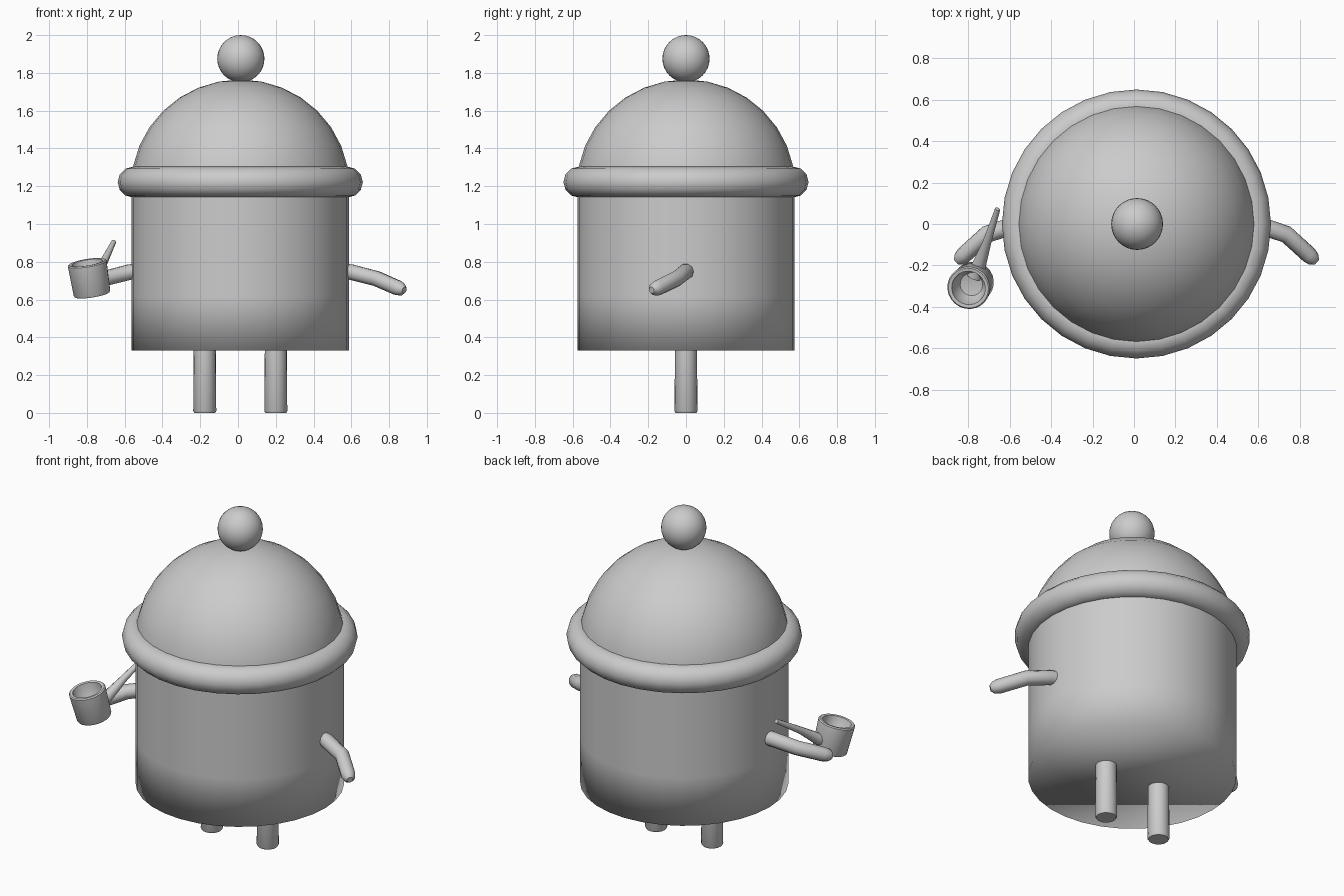
import bpy, bmesh, math
from mathutils import Vector

if "Cube" in bpy.data.objects:
    bpy.data.objects.remove(bpy.data.objects["Cube"])

CX = 0.012  # the figure's axis sits slightly off zero because of the held pipe


def finish(obj, angle=None):
    bpy.ops.object.select_all(action='DESELECT')
    obj.select_set(True)
    bpy.context.view_layer.objects.active = obj
    if angle is None:
        bpy.ops.object.shade_smooth()
    else:
        bpy.ops.object.shade_smooth_by_angle(angle=math.radians(angle))
    return obj


def lathe(name, profile, loc, sides=32, caps=(False, False), axis=(0, 0, 1), angle=None):
    """Turn (radius, height) points about an axis, with optional flat end caps."""
    bm = bmesh.new()
    rings = []
    for r, z in profile:
        if r == 0:
            rings.append([bm.verts.new((0, 0, z))] * sides)
        else:
            rings.append([bm.verts.new((r * math.cos(2 * math.pi * i / sides),
                                        r * math.sin(2 * math.pi * i / sides), z))
                          for i in range(sides)])
    for a, b in zip(rings, rings[1:]):
        for i in range(sides):
            j = (i + 1) % sides
            bm.faces.new(dict.fromkeys((a[i], a[j], b[j], b[i])))
    if caps[0]:
        bm.faces.new(rings[0][::-1])
    if caps[1]:
        bm.faces.new(rings[-1])
    bmesh.ops.recalc_face_normals(bm, faces=bm.faces)
    mesh = bpy.data.meshes.new(name)
    bm.to_mesh(mesh)
    bm.free()
    obj = bpy.data.objects.new(name, mesh)
    bpy.context.collection.objects.link(obj)
    obj.location = loc
    obj.rotation_mode = 'QUATERNION'
    if tuple(axis) != (0, 0, 1):
        obj.rotation_quaternion = Vector(axis).to_track_quat('Z', 'Y')
    return finish(obj, angle)


def tube(name, points):
    """Sweep a round section along (x, y, z, radius) points."""
    curve = bpy.data.curves.new(name, 'CURVE')
    curve.dimensions = '3D'
    curve.bevel_depth = 1.0
    curve.bevel_resolution = 3
    curve.use_fill_caps = True
    spline = curve.splines.new('POLY')
    spline.points.add(len(points) - 1)
    for p, (x, y, z, r) in zip(spline.points, points):
        p.co = (x, y, z, 1)
        p.radius = r
    obj = bpy.data.objects.new(name, curve)
    bpy.context.collection.objects.link(obj)
    bpy.ops.object.select_all(action='DESELECT')
    obj.select_set(True)
    bpy.context.view_layer.objects.active = obj
    bpy.ops.object.convert(target='MESH')
    return finish(bpy.context.view_layer.objects.active, 50)


# Drum-shaped body, softly shaded into its flat underside
lathe("body", [(0.575, 0.33), (0.575, 0.62), (0.575, 1.22)], (CX, 0, 0), caps=(True, False))

# Domed cap
steps = 8
dome = [(0.578 * math.cos(math.pi / 2 * i / steps), 0.568 * math.sin(math.pi / 2 * i / steps))
        for i in range(steps)] + [(0, 0.568)]
lathe("cap_dome", dome, (CX, 0, 1.197))

# Rolled brim
bpy.ops.mesh.primitive_torus_add(major_radius=0.567, minor_radius=0.082, major_segments=32,
                                 minor_segments=12, location=(CX, 0, 1.222))
bpy.context.object.name = "cap_brim"
finish(bpy.context.object)

# Ball on top
bpy.ops.mesh.primitive_uv_sphere_add(segments=32, ring_count=16, radius=0.125,
                                     location=(0.015, 0, 1.875))
bpy.context.object.name = "cap_bobble"
finish(bpy.context.object)

# Legs and arms, one per side
arm = [(0.50, 0.01, 0.755, 0.043), (0.60, -0.005, 0.745, 0.043), (0.735, -0.05, 0.71, 0.042),
       (0.845, -0.15, 0.662, 0.041), (0.867, -0.17, 0.654, 0.034), (0.881, -0.182, 0.65, 0.018)]
for side, s in (("left", -1), ("right", 1)):
    lathe(side + "_leg", [(0.055, 0), (0.061, 0.01), (0.058, 0.36)], (CX + s * 0.188, 0, 0),
          sides=20, caps=(True, True), angle=40)
    tube(side + "_arm", [(CX + s * (x - CX), y, z, r) for x, y, z, r in arm])

# Hollow pipe bowl, tipped outward and forward
lathe("pipe_bowl", [(0, 0), (0.094, 0), (0.098, 0.008), (0.104, 0.168), (0.098, 0.174),
                    (0.082, 0.172), (0.076, 0.12), (0.055, 0.08), (0, 0.07)],
      (-0.772, -0.277, 0.628), sides=24, axis=(-0.16, -0.19, 1), angle=40)

# Flared pipe stem
tube("pipe_stem", [(-0.658, 0.072, 0.905, 0.013), (-0.71, -0.09, 0.80, 0.021),
                   (-0.745, -0.19, 0.725, 0.033), (-0.768, -0.25, 0.69, 0.042)])
